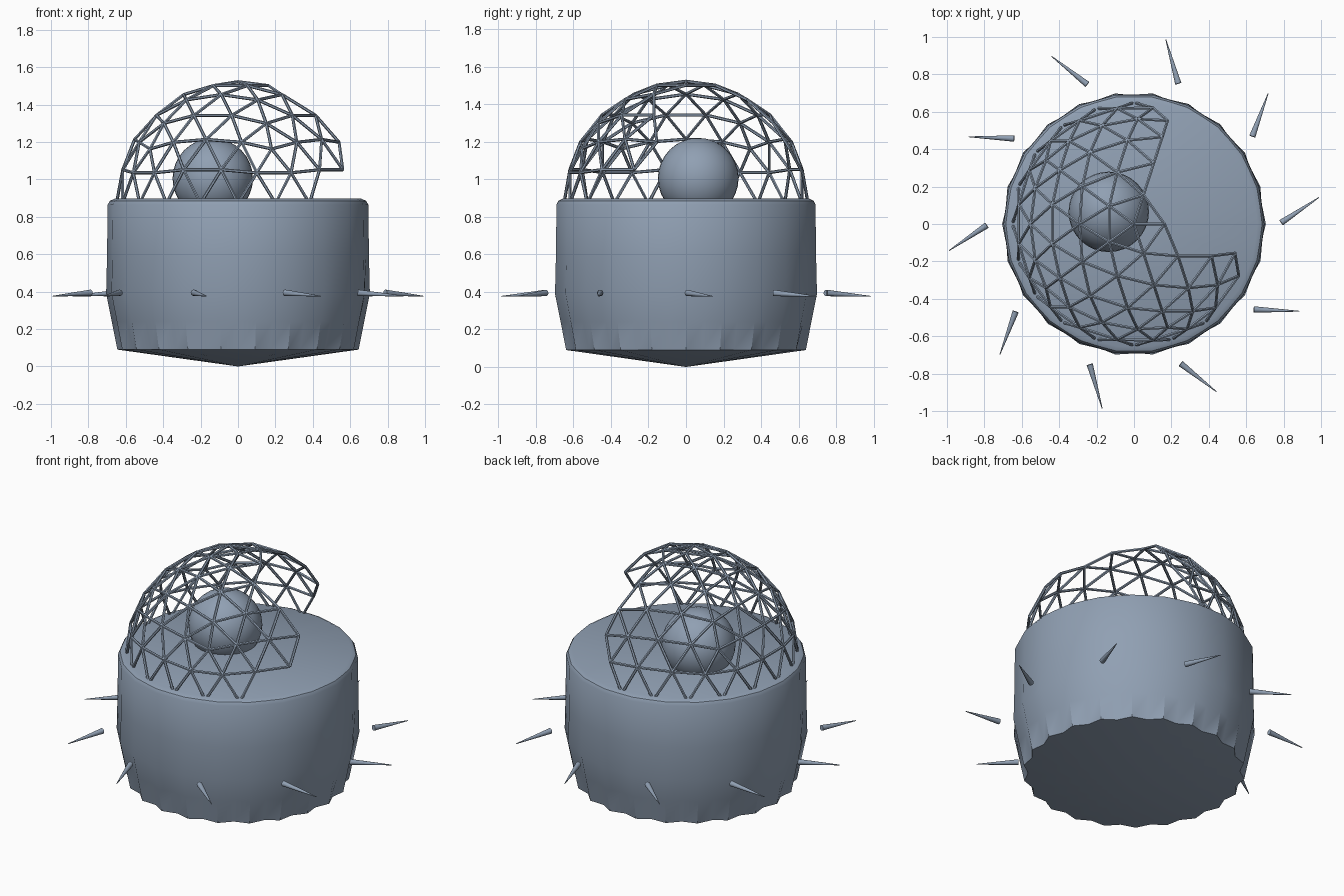
import bpy, bmesh, math
from mathutils import Vector

if "Cube" in bpy.data.objects:
    bpy.data.objects.remove(bpy.data.objects["Cube"])

slate = bpy.data.materials.new("slate_blue_grey")
slate.diffuse_color = (0.28, 0.35, 0.45, 1)
slate.use_nodes = True
slate.node_tree.nodes["Principled BSDF"].inputs["Base Color"].default_value = slate.diffuse_color


def finish(name, bm, angle=None):
    bmesh.ops.recalc_face_normals(bm, faces=bm.faces)
    me = bpy.data.meshes.new(name)
    bm.to_mesh(me)
    bm.free()
    me.materials.append(slate)
    ob = bpy.data.objects.new(name, me)
    bpy.context.collection.objects.link(ob)
    if angle:
        bpy.ops.object.select_all(action='DESELECT')
        ob.select_set(True)
        bpy.context.view_layer.objects.active = ob
        bpy.ops.object.shade_smooth_by_angle(angle=math.radians(angle))
    return ob


def rod(bm, a, b, r1, r2, sides):
    """Tapered rod from a to b."""
    a, b = Vector(a), Vector(b)
    d = b - a
    m = d.to_track_quat('Z', 'Y').to_matrix().to_4x4()
    m.translation = (a + b) / 2
    bmesh.ops.create_cone(bm, cap_ends=True, segments=sides, radius1=r1,
                          radius2=r2, depth=d.length, matrix=m)


# Fluted body: rings of (height, ridge radius, groove radius)
LOBES = 22
rings = [(0.09, 0.645, 0.615), (0.24, 0.675, 0.652), (0.39, 0.705, 0.688),
         (0.60, 0.70, 0.692), (0.865, 0.697, 0.690), (0.885, 0.685, 0.68),
         (0.897, 0.66, 0.655)]
bm = bmesh.new()
loops = []
for z, ridge, groove in rings:
    loop = []
    for i in range(2 * LOBES):
        a = math.pi * i / LOBES
        r = groove if i % 2 else ridge
        loop.append(bm.verts.new((r * math.cos(a), r * math.sin(a), z)))
    loops.append(loop)
bottom = bm.verts.new((0, 0, 0))
top = bm.verts.new((0, 0, 0.897))
n = 2 * LOBES
for i in range(n):
    j = (i + 1) % n
    for lo, hi in zip(loops, loops[1:]):
        bm.faces.new((lo[i], lo[j], hi[j], hi[i]))
    bm.faces.new((loops[0][j], loops[0][i], bottom))
    bm.faces.new((loops[-1][i], loops[-1][j], top))
finish("fluted_body", bm, 35)

# Ball under the dome
bm = bmesh.new()
bmesh.ops.create_uvsphere(bm, u_segments=32, v_segments=16, radius=0.215)
bmesh.ops.translate(bm, verts=bm.verts, vec=(-0.135, 0.065, 1.005))
finish("ball", bm, 40)

# Geodesic dome lattice with an open sector at the back right
R, CZ = 0.65, 0.872
ico = bmesh.new()
bmesh.ops.create_icosphere(ico, subdivisions=3, radius=R)


def kept(v):
    x, y, z = v.co
    if z < -0.02:
        return False
    az = math.degrees(math.atan2(y, x))
    if z < 0.05:
        return not -40 < az < 75
    return math.hypot(x, y) < 0.25 or not -16 < az < 70


bm = bmesh.new()
for e in ico.edges:
    p, q = e.verts
    if kept(p) and kept(q) and max(p.co.z, q.co.z) > 0.05:
        up = Vector((0, 0, CZ))
        rod(bm, p.co + up, q.co + up, 0.0085, 0.0085, 6)
ico.free()
finish("dome_lattice", bm)

# Ring of ten slanted spikes
bm = bmesh.new()
for k in range(10):
    a = math.radians(36 * k + 0.5)
    b = a + math.radians(7.7)
    rod(bm, (0.787 * math.cos(a), 0.787 * math.sin(a), 0.394),
        (math.cos(b), math.sin(b), 0.376), 0.017, 0.002, 12)
finish("spikes", bm, 40)
